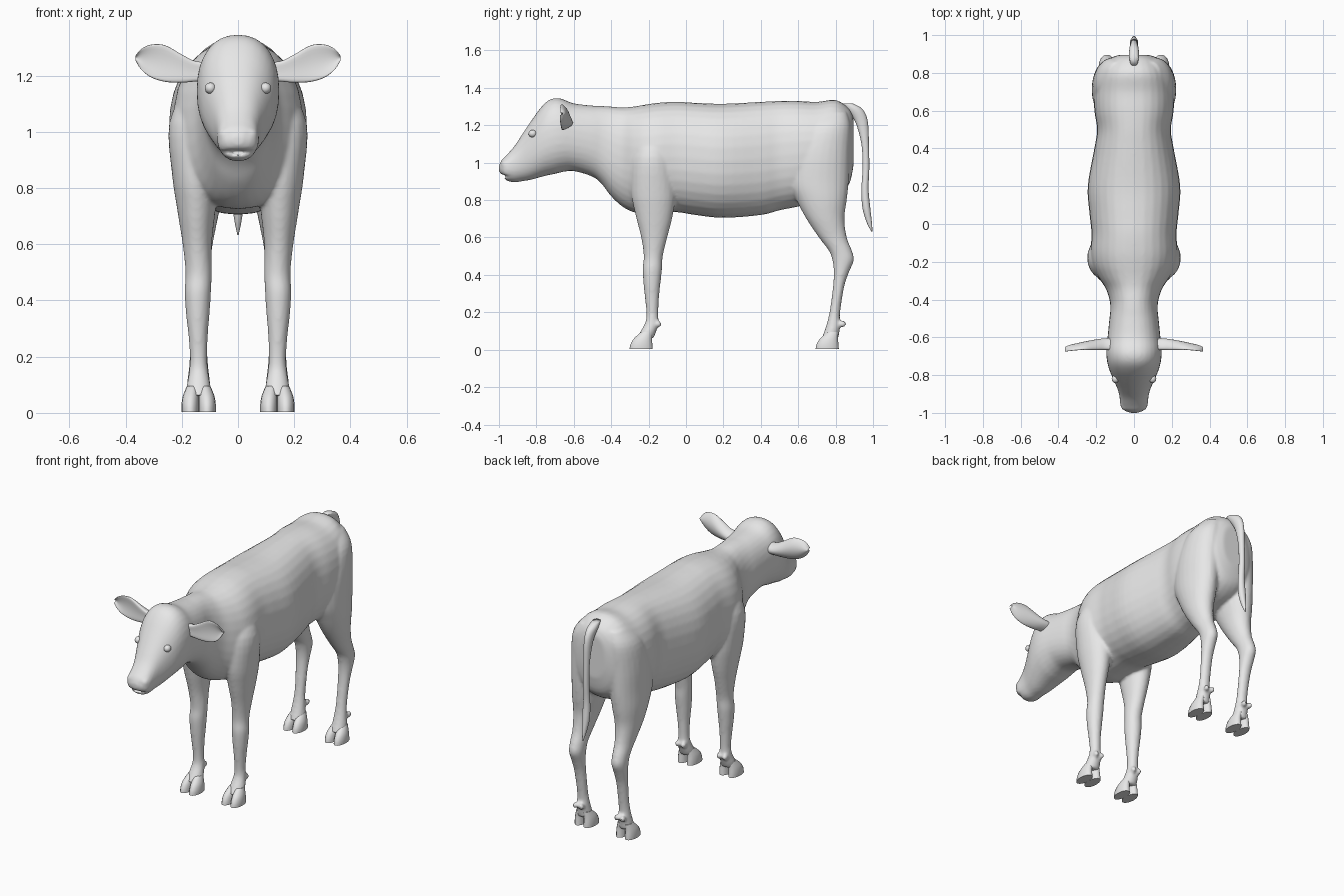
import bpy
import bmesh
import math
from mathutils import Vector

cube = bpy.data.objects.get("Cube")
if cube:
    bpy.data.objects.remove(cube, do_unlink=True)

coat = bpy.data.materials.new("pale_grey")
coat.use_nodes = True
coat.diffuse_color = (0.8, 0.8, 0.8, 1)
coat.node_tree.nodes["Principled BSDF"].inputs["Base Color"].default_value = (0.8, 0.8, 0.8, 1)


def finish(name, bm):
    bmesh.ops.recalc_face_normals(bm, faces=bm.faces)
    mesh = bpy.data.meshes.new(name)
    bm.to_mesh(mesh)
    bm.free()
    obj = bpy.data.objects.new(name, mesh)
    bpy.context.collection.objects.link(obj)
    mesh.materials.append(coat)
    mesh.shade_smooth()
    return obj


def smooth_rows(rows, steps):
    """Catmull-Rom interpolation of section rows."""
    out = []
    last = len(rows) - 1
    for i in range(last):
        a, b, c, d = (rows[max(0, min(last, i + k))] for k in (-1, 0, 1, 2))
        for j in range(steps):
            t = j / steps
            out.append([q + t / 2 * (r - p + t * (2 * p - 5 * q + 4 * r - s
                        + t * (3 * (q - r) + s - p)))
                        for p, q, r, s in zip(a, b, c, d)])
    return out + [rows[last]]


def loft(name, rows, axis, sides=24, power=2.0, steps=4, cup=0.0):
    """Skin rows of (centre, radius, radius) sections lying across an axis."""
    u, v = {"X": (1, 2), "Y": (0, 2), "Z": (0, 1)}[axis]
    bm = bmesh.new()
    rings = []
    for x, y, z, ru, rv in smooth_rows(rows, steps):
        ring = []
        for k in range(sides):
            ang = math.tau * k / sides
            c, s = math.cos(ang), math.sin(ang)
            p = Vector((x, y, z))
            p[u] += math.copysign(abs(c) ** (2 / power), c) * ru - cup * s * s
            p[v] += math.copysign(abs(s) ** (2 / power), s) * rv
            ring.append(bm.verts.new(p))
        rings.append(ring)
    for r, q in zip(rings, rings[1:]):
        for k in range(sides):
            n = (k + 1) % sides
            bm.faces.new((r[k], r[n], q[n], q[k]))
    bm.faces.new(rings[0])
    bm.faces.new(rings[-1])
    return finish(name, bm)


def ellipsoid(name, centre, radii):
    bm = bmesh.new()
    bmesh.ops.create_uvsphere(bm, u_segments=20, v_segments=12, radius=1)
    bmesh.ops.scale(bm, vec=radii, verts=bm.verts)
    bmesh.ops.translate(bm, vec=centre, verts=bm.verts)
    return finish(name, bm)


def mirrored(rows, side):
    return [(side * r[0],) + tuple(r[1:]) for r in rows]


def carve(target, cutter):
    mod = target.modifiers.new("carve", "BOOLEAN")
    mod.operation = "DIFFERENCE"
    mod.object = cutter
    bpy.context.view_layer.objects.active = target
    bpy.ops.object.modifier_apply(modifier=mod.name)
    bpy.data.objects.remove(cutter, do_unlink=True)


# Trunk, neck and head: y, top, bottom, half width
PROFILE = [
    (.895, 1.24, .98, .08), (.87, 1.29, .88, .14), (.8, 1.335, .82, .19),
    (.7, 1.325, .79, .21), (.6, 1.33, .765, .21), (.5, 1.33, .745, .195),
    (.4, 1.325, .72, .21), (.2, 1.315, .705, .245), (.05, 1.32, .72, .235),
    (-.05, 1.325, .735, .225), (-.15, 1.32, .73, .23), (-.22, 1.31, .725, .22),
    (-.28, 1.3, .735, .19), (-.34, 1.295, .765, .15), (-.4, 1.3, .82, .13),
    (-.45, 1.303, .885, .125), (-.5, 1.305, .925, .13), (-.6, 1.317, .955, .14),
    (-.66, 1.34, .95, .146), (-.7, 1.345, .94, .146), (-.74, 1.33, .932, .14),
    (-.78, 1.29, .922, .128), (-.83, 1.22, .908, .106), (-.88, 1.145, .9, .085),
    (-.92, 1.085, .895, .076), (-.96, 1.04, .905, .072), (-.985, 1.015, .93, .055),
    (-1, .985, .955, .02),
]
body = loft("calf_body", [(0, y, (t + b) / 2, w, (t - b) / 2) for y, t, b, w in PROFILE],
            "Y", 32, 2.25)

# Mouth and nostrils
carve(body, ellipsoid("mouth_cutter", (0, -.97, .928), (.1, .055, .009)))
for side in (1, -1):
    carve(body, ellipsoid("nostril_cutter", (side * .042, -.995, .99), (.014, .02, .012)))

# Limbs: x, y, z, half width, half depth
FORELEG = [
    (.13, -.17, 1.17, .05, .06), (.145, -.18, 1.03, .1, .11), (.15, -.175, .85, .085, .12),
    (.148, -.17, .72, .068, .1), (.145, -.17, .6, .052, .07), (.14, -.175, .5, .047, .051),
    (.143, -.18, .43, .047, .052), (.143, -.182, .35, .042, .045),
    (.142, -.182, .28, .035, .038), (.14, -.18, .2, .031, .032),
    (.14, -.182, .15, .034, .034), (.14, -.2, .1, .042, .042), (.14, -.22, .06, .045, .045),
]
HINDLEG = [
    (.09, .79, 1.27, .05, .07), (.11, .755, 1.19, .09, .125), (.125, .72, 1.05, .097, .155),
    (.13, .71, .9, .093, .16), (.135, .725, .8, .086, .135), (.14, .745, .7, .07, .102),
    (.142, .785, .6, .052, .075), (.143, .825, .53, .045, .062), (.143, .84, .48, .043, .058),
    (.143, .832, .42, .039, .042), (.142, .818, .35, .035, .031), (.14, .803, .25, .032, .028),
    (.14, .793, .18, .033, .03), (.14, .785, .12, .04, .038), (.14, .77, .06, .045, .045),
]
parts = []
for side in (1, -1):
    parts.append(loft("foreleg", mirrored(FORELEG, side), "Z"))
    parts.append(loft("hindleg", mirrored(HINDLEG, side), "Z"))
    # Raised nostril wings and dewclaws
    parts.append(ellipsoid("nostril_wing", (side * .046, -.957, .99), (.026, .032, .026)))
    for y in (-.15, .837):
        for x in (.12, .16):
            parts.append(ellipsoid("dewclaw", (side * x, y, .137), (.014, .02, .019)))

# Fuse into one continuous skin
bpy.ops.object.select_all(action="DESELECT")
for part in parts + [body]:
    part.select_set(True)
bpy.context.view_layer.objects.active = body
bpy.ops.object.join()
fuse = body.modifiers.new("fuse", "REMESH")
fuse.mode = "VOXEL"
fuse.voxel_size = .009
fuse.use_smooth_shade = True
relax = body.modifiers.new("relax", "SMOOTH")
relax.factor = .5
relax.iterations = 5

# Cloven hooves
CLAW = [(0, -.24, .004, .031, .062), (0, -.238, .03, .031, .058),
        (-.002, -.23, .06, .028, .048), (-.008, -.21, .095, .02, .03)]
for side, left_right in ((1, "left"), (-1, "right")):
    for shift, end in ((0, "front"), (.995, "rear")):
        for toe, place in ((1, "outer"), (-1, "inner")):
            rows = [(side * (.14 + toe * (.03 + x)), y + shift, z, a, b)
                    for x, y, z, a, b in CLAW]
            hoof = loft(f"{end}_{left_right}_{place}_claw", rows, "Z", 16)
            hoof.select_set(True)
            bpy.context.view_layer.objects.active = hoof
            bpy.ops.object.shade_smooth_by_angle(angle=math.radians(50))

# Cupped ears and eyes
EAR = [(.1, -.635, 1.215, .03, .035), (.15, -.635, 1.215, .03, .036),
       (.2, -.638, 1.225, .027, .05), (.26, -.642, 1.243, .02, .065),
       (.31, -.647, 1.252, .014, .058), (.345, -.652, 1.258, .01, .036),
       (.365, -.655, 1.262, .004, .008)]
for side, left_right in ((1, "left"), (-1, "right")):
    loft(left_right + "_ear", mirrored(EAR, side), "X", cup=.02)
    ellipsoid(left_right + "_eye", (side * .098, -.82, 1.155), (.02, .022, .02))

# Tail with tapering tuft
TAIL = [(0, .865, 1.315, .022, .03), (0, .9, 1.285, .027, .045), (0, .938, 1.22, .022, .034),
        (0, .958, 1.1, .018, .02), (0, .962, .97, .017, .018), (0, .957, .86, .02, .019),
        (0, .964, .76, .022, .021), (0, .98, .68, .012, .014), (0, .994, .632, .002, .003)]
loft("tail", TAIL, "Z", 16)
